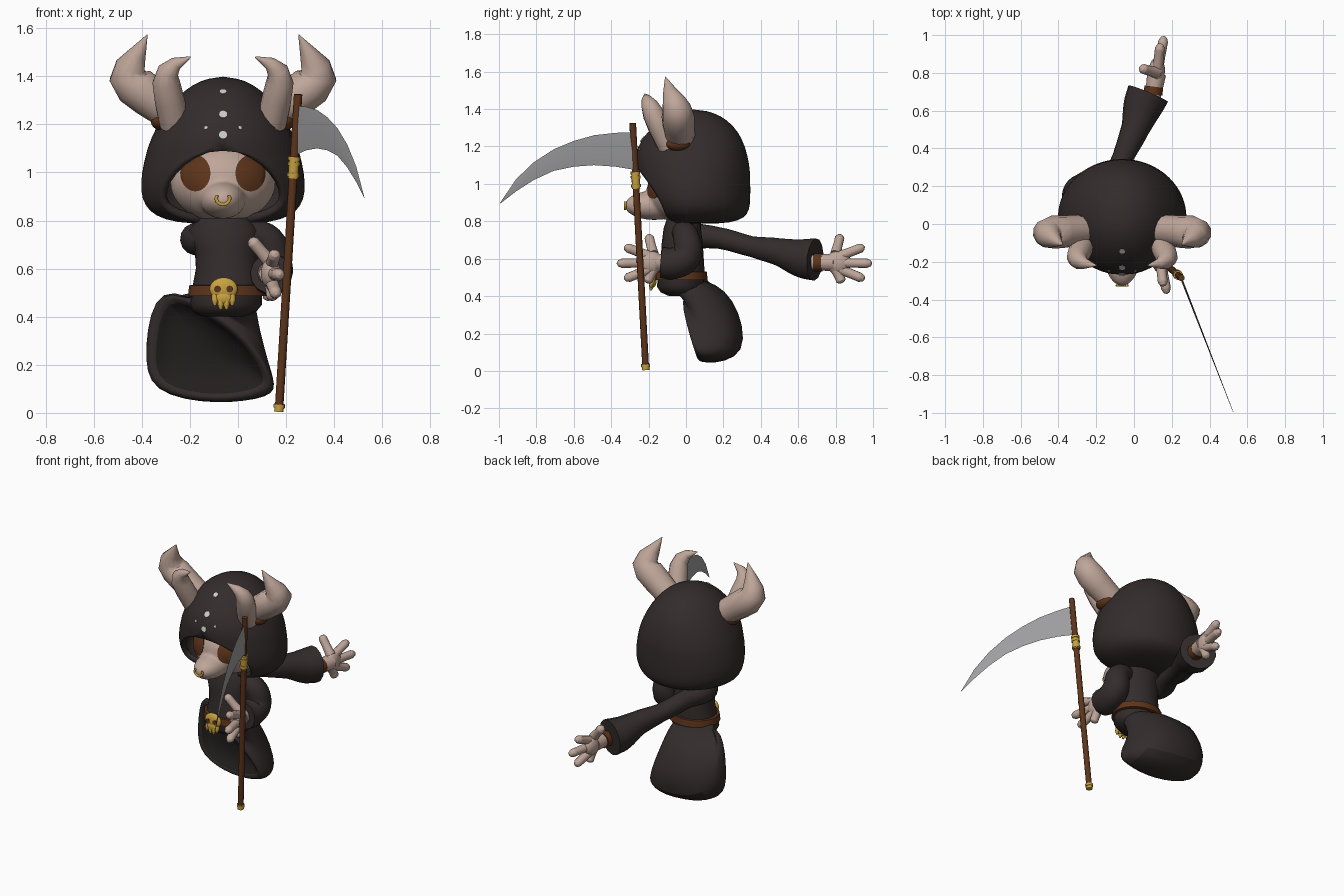
import bpy, bmesh, math
from mathutils import Vector, Matrix

if "Cube" in bpy.data.objects:
    bpy.data.objects.remove(bpy.data.objects["Cube"])


def material(name, r, g, b):
    m = bpy.data.materials.new(name)
    m.use_nodes = True
    m.diffuse_color = (r, g, b, 1)
    m.node_tree.nodes["Principled BSDF"].inputs["Base Color"].default_value = (r, g, b, 1)
    return m


ROBE = material("dark robe", .034, .025, .025)
INSIDE = material("robe lining", .016, .013, .013)
BONE = material("pale bone", .52, .38, .32)
BROWN = material("brown leather", .11, .035, .011)
GOLD = material("gold", .58, .36, .05)
STEEL = material("steel", .37, .37, .38)
DOT = material("light grey", .6, .6, .6)
MID = -.0625  # centre line of the head


def finish(name, bm, mats, subdivide=0, thickness=0, angle=50):
    """Turn a bmesh into a smooth-shaded object."""
    bmesh.ops.remove_doubles(bm, verts=bm.verts, dist=.0005)
    bmesh.ops.recalc_face_normals(bm, faces=bm.faces)
    me = bpy.data.meshes.new(name)
    bm.to_mesh(me)
    bm.free()
    ob = bpy.data.objects.new(name, me)
    bpy.context.collection.objects.link(ob)
    for m in mats:
        me.materials.append(m)
    if subdivide:
        ob.modifiers.new("Subdivide", 'SUBSURF').levels = subdivide
        ob.modifiers["Subdivide"].render_levels = subdivide
    if thickness:
        sol = ob.modifiers.new("Thickness", 'SOLIDIFY')
        sol.thickness, sol.offset = thickness, -1
    bpy.ops.object.select_all(action='DESELECT')
    ob.select_set(True)
    bpy.context.view_layer.objects.active = ob
    bpy.ops.object.shade_smooth_by_angle(angle=math.radians(angle))
    return ob


def loft(name, rings, mats, closed=True, caps=True, inner_from=99, **kw):
    """Skin a list of rings with equal point counts."""
    bm = bmesh.new()
    rows = [[bm.verts.new(p) for p in ring] for ring in rings]
    n = len(rows[0])
    for k, (a, b) in enumerate(zip(rows, rows[1:])):
        for i in range(n if closed else n - 1):
            j = (i + 1) % n
            f = bm.faces.new((a[i], a[j], b[j], b[i]))
            f.material_index = int(k >= inner_from)
    if caps:
        bm.faces.new(rows[0])
        bm.faces.new(rows[-1]).material_index = int(inner_from < 99)
    return finish(name, bm, mats, **kw)


def ellipse(cx, cy, z, rx, ry, n=24):
    return [Vector((cx + rx * math.cos(i * math.tau / n), cy + ry * math.sin(i * math.tau / n), z))
            for i in range(n)]


def tube(name, path, mat, smooth=True, sides=3):
    """Round tube through (x, y, z, radius) points."""
    cu = bpy.data.curves.new(name, 'CURVE')
    cu.dimensions, cu.bevel_depth, cu.bevel_resolution = '3D', 1, sides
    cu.use_fill_caps, cu.resolution_u = True, 6 if smooth else 1
    sp = cu.splines.new('BEZIER')
    sp.bezier_points.add(len(path) - 1)
    for p, (x, y, z, r) in zip(sp.bezier_points, path):
        p.co, p.radius = (x, y, z), r
        p.handle_left_type = p.handle_right_type = 'AUTO' if smooth else 'VECTOR'
    tmp = bpy.data.objects.new(name + "_path", cu)
    bpy.context.collection.objects.link(tmp)
    bpy.context.view_layer.update()
    me = bpy.data.meshes.new_from_object(tmp.evaluated_get(bpy.context.evaluated_depsgraph_get()))
    bpy.data.objects.remove(tmp)
    bm = bmesh.new()
    bm.from_mesh(me)
    bpy.data.meshes.remove(me)
    return finish(name, bm, [mat])


def ball(name, mat, *parts):
    """One or more ellipsoids, given as (centre, radii), in one mesh."""
    bm = bmesh.new()
    for loc, size in parts:
        bmesh.ops.create_uvsphere(bm, u_segments=32, v_segments=20, radius=1,
                                  matrix=Matrix.Translation(loc) @ Matrix.Diagonal((*size, 1)))
    return finish(name, bm, [mat])


def disc(name, loc, normal, radius, mat):
    """Thin round plate facing along a normal."""
    bm = bmesh.new()
    turn = Vector(normal).to_track_quat('Z', 'Y').to_matrix().to_4x4()
    bmesh.ops.create_cone(bm, cap_ends=True, segments=16, radius1=radius, radius2=radius, depth=.008,
                          matrix=Matrix.Translation(loc) @ turn)
    return finish(name, bm, [mat])


def front_hit(ob, x, z):
    """Point and normal where a ray from the front meets an object."""
    return ob.ray_cast(Vector((x, -1, z)), Vector((0, 1, 0)))[1:3]


# Hood: height, half width, front depth, back depth, half width of the face opening
HOOD = [(1.40, 0, 0, 0, 0), (1.385, .09, .10, .11, 0), (1.34, .165, .18, .19, 0),
        (1.28, .22, .24, .245, 0), (1.2, .275, .30, .285, 0), (1.1, .318, .312, .305, 0),
        (1.07, .325, .31, .308, .13), (1.0, .34, .30, .31, .215), (.92, .345, .275, .31, .26),
        (.86, .325, .24, .305, .25), (.82, .285, .2, .28, .2), (.79, .2, .12, .21, .1), (.785, 0, 0, 0, 0)]
rings = []
for z, a, front, back, gap in HOOD:
    start = math.asin(gap / a) if a else 0
    ring = []
    for i in range(33):
        t = start + (math.tau - 2 * start) * i / 32
        c = math.cos(t)
        ring.append(Vector((MID + a * math.sin(t), .035 - c * (front if c > 0 else back), z)))
    rings.append(ring)
hood = loft("hood", rings, [ROBE], closed=False, caps=False, subdivide=1, thickness=.03)

# Face blended with the muzzle, and a nose ring
face = ball("face", BONE, ((MID, -.02, .96), (.22, .19, .17)), ((MID, -.17, .885), (.095, .158, .078)))
blend = face.modifiers.new("Blend", 'REMESH')
blend.mode, blend.voxel_size, blend.use_smooth_shade = 'VOXEL', .009, True
soften = face.modifiers.new("Soften", 'SMOOTH')
soften.factor, soften.iterations = .5, 12
tube("nose_ring", [(MID + .028 * math.sin(t), -.325, .892 - .026 * math.cos(t), .007)
                   for t in [math.radians(d) for d in range(-120, 121, 30)]], GOLD)

# Studs down the front of the hood
bpy.context.view_layer.update()
for x, z, r in ((0, 1.335, .015), (0, 1.24, .018), (0, 1.155, .017), (-.07, 1.185, .007), (.07, 1.185, .007)):
    disc("hood_stud", *front_hit(hood, MID + x, z), r, DOT)

# Eyes: thin plates following the face
for side, name in ((-1, "right_eye"), (1, "left_eye")):
    rows = []
    for k in (.02, .25, .5, .75, 1):
        row = []
        for i in range(28):
            t = i * math.tau / 28
            point = front_hit(face, MID + side * .115 + .063 * k * math.cos(t), .997 + .076 * k * math.sin(t))[0]
            row.append(point - Vector((0, .004, 0)))
        rows.append(row)
    rows.append([p + Vector((0, .009, 0)) for p in rows[-1]])
    loft(name, rows, [BROWN])

# Horns, a large and a small one on each side
BIG = [(.20, -.03, 1.24, .078), (.31, -.04, 1.318, .086), (.365, -.043, 1.36, .088), (.395, -.05, 1.40, .08),
       (.385, -.065, 1.44, .064), (.357, -.085, 1.49, .04), (.315, -.11, 1.572, .002)]
SMALL = [(.20, -.09, 1.2, .062), (.222, -.14, 1.3, .062), (.236, -.175, 1.375, .058), (.228, -.195, 1.42, .046),
         (.195, -.21, 1.453, .028), (.135, -.22, 1.48, .003)]
for s, side in ((-1, "right"), (1, "left")):
    for label, path in (("large_horn", BIG), ("small_horn", SMALL)):
        tube(f"{side}_{label}", [(MID + s * x, y, z, r) for x, y, z, r in path], BONE, smooth=False, sides=4)
    ball(side + "_horn_socket", BROWN, ((MID + s * .255, -.042, 1.213), (.045, .065, .038)))

# Torso and belt
loft("torso", [ellipse(*r) for r in (
    (-.06, -.01, .82, .10, .09), (-.055, -.02, .76, .15, .10), (-.05, -.02, .68, .13, .11),
    (-.045, -.02, .6, .13, .115), (-.045, -.025, .52, .145, .125), (-.05, -.03, .45, .15, .125),
    (-.055, -.025, .42, .13, .11), (-.06, -.02, .40, .08, .07))], [ROBE])
loft("belt", [ellipse(-.045, -.025, z, r, r - .022) for z, r in
              ((.485, .14), (.487, .163), (.53, .158), (.533, .135))], [BROWN], caps=False)

# Skull buckle
ball("buckle_skull", GOLD, ((-.06, -.175, .515), (.058, .022, .048)), ((-.06, -.178, .478), (.044, .02, .032)))
for i in range(4):
    x = -.096 + i * .024
    drop = .43 if i in (1, 2) else .445
    tube("buckle_tooth", [(x, -.18, .49, .014), (x, -.185, drop + .02, .013), (x, -.188, drop, .005)], GOLD)
for x in (-.085, -.035):
    disc("buckle_eye", (x, -.194, .515), (0, -1, 0), .014, BROWN)

# Robe skirt swept backwards, open towards the front
waist = [Vector((-.045 - .135 * math.sin(t), -.025 - .115 * math.cos(t), .5))
         for t in [i * math.tau / 8 for i in range(8)]]
middle = [Vector(p) for p in (
    (-.06, -.09, .42), (-.22, .0, .48), (-.30, .15, .51), (-.25, .26, .43),
    (-.09, .27, .41), (.04, .22, .38), (.085, .08, .38), (.07, -.03, .40))]
bulge = [Vector(p) for p in (
    (-.09, -.03, .43), (-.33, .16, .56), (-.39, .22, .30), (-.34, .31, .09),
    (-.08, .38, .06), (.14, .30, .06), (.16, .15, .13), (.08, .02, .34))]
hem = [Vector(p) for p in (
    (-.12, -.03, .43), (-.35, .09, .56), (-.40, .11, .25), (-.39, .12, .07),
    (-.08, .06, .015), (.15, .05, .06), (.17, .03, .12), (.06, -.02, .30))]
centre = sum(hem, Vector()) / 8
lip = [centre.lerp(h, .82) + Vector((0, 0, .01)) for h in hem]
deep = [centre.lerp(h, .6) + Vector((0, .06, .03)) for h in hem]
loft("robe_skirt", [waist, middle, bulge, hem, lip, deep], [ROBE, INSIDE], inner_from=4, subdivide=2, angle=70)

# Sleeves
tube("left_sleeve", [(.03, -.02, .745, .06), (.12, 0, .715, .07), (.145, .0, .61, .082),
                     (.14, -.07, .575, .086), (.135, -.13, .58, .084)], ROBE, sides=5)
tube("right_sleeve", [(-.08, -.02, .73, .07), (-.165, .02, .725, .07), (-.13, .18, .71, .058),
                      (-.06, .35, .665, .056), (.005, .5, .635, .075), (.05, .63, .60, .107),
                      (.075, .69, .595, .114)], ROBE, sides=5)

# Hands: fingertip offsets from the wrist
FINGERS = [("thumb", -.075, .10, .145), ("index_finger", .03, .23, .085), ("middle_finger", .05, .27, -.005),
           ("ring_finger", .035, .23, -.09), ("little_finger", .02, .11, -.11)]
for side, origin, s in (("right", Vector((.11, .725, .58)), 1), ("left", Vector((.125, -.10, .58)), -1)):
    def place(x, y, z):
        return origin + Vector((x, s * y, z))
    tube(side + "_wrist", [(*place(-.01, -.05, 0), .042), (*place(.01, .07, 0), .05)], BONE)
    tube(side + "_bracelet", [(*place(-.01, -.04, 0), .05), (*place(-.005, .002, 0), .05)], BROWN)
    ball(side + "_palm", BONE, (place(.012, .09, 0), (.042, .068, .064)))
    for name, x, y, z in FINGERS:
        tip, root = Vector((x, y, z)), Vector((.012, .075, z * .3))
        path = [(root.lerp(tip, k), r) for k, r in ((0, .03), (.5, .026), (.85, .026), (.96, .017), (1, .003))]
        tube(f"{side}_{name}", [(*place(*p), r) for p, r in path], BONE)

# Scythe shaft with gold fittings
foot, top = Vector((.17, -.215, .005)), Vector((.25, -.285, 1.325))


def fitting(name, low, high, radius, mat):
    tube(name, [(*foot.lerp(top, low), radius), (*foot.lerp(top, high), radius)], mat, smooth=False)


fitting("scythe_shaft", .005, 1, .018, BROWN)
fitting("shaft_foot", 0, .018, .02, GOLD)
fitting("shaft_foot_ring", .012, .024, .024, GOLD)
fitting("shaft_sleeve", .735, .80, .022, GOLD)
for h in (.74, .775, .792):
    fitting("shaft_ring", h, h + .012, .026, GOLD)

# Curved blade: fraction along the length, upper edge, lower edge
root, reach = Vector((.245, -.275, 0)), Vector((.28, -.72, 0))
rings = []
for k, up, low in ((0, 1.277, 1.075), (.14, 1.273, 1.092), (.3, 1.26, 1.10), (.45, 1.23, 1.092),
                   (.6, 1.185, 1.07), (.75, 1.115, 1.02), (.88, 1.025, .96), (1, .897, .893)):
    p, thick = root + reach * k, Vector((.005, .002, 0)) * (1 - .8 * k)
    mid = (up + low) / 2
    rings.append([p + Vector((0, 0, up)), p + thick + Vector((0, 0, mid)),
                  p + Vector((0, 0, low)), p - thick + Vector((0, 0, mid))])
loft("scythe_blade", rings, [STEEL], angle=30)
